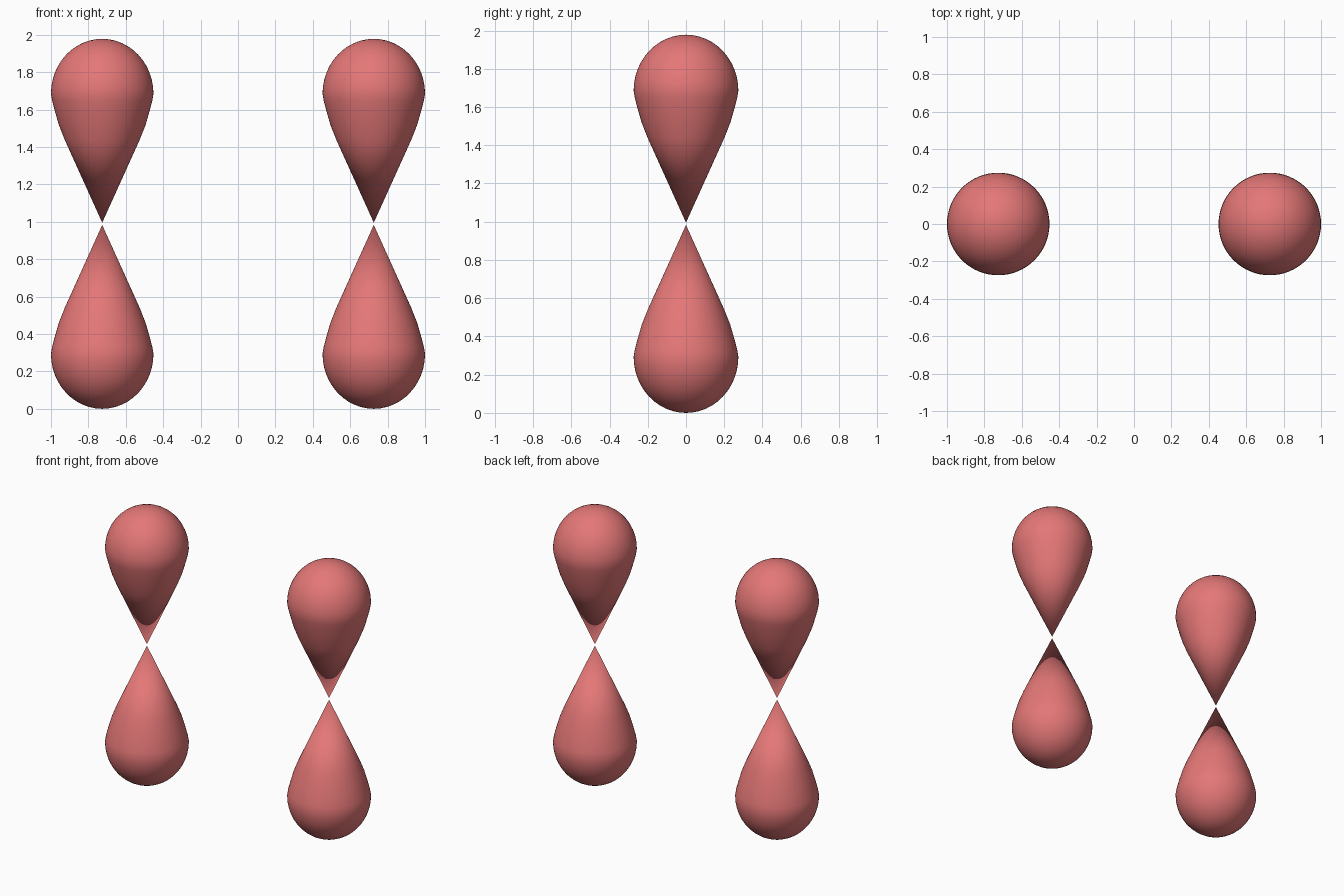
import bpy
import bmesh
from math import sin, cos, pi, radians

cube = bpy.data.objects.get("Cube")
if cube:
    bpy.data.objects.remove(cube, do_unlink=True)

RADIUS = 0.274
LENGTH = 0.983       # from tip to rounded end
HEIGHT = 1.978
SPACING = 0.726      # half the distance between the two pairs
SEGMENTS = 64

coral = bpy.data.materials.new("coral_red")
coral.use_nodes = True
colour = (0.78, 0.185, 0.185, 1)
coral.diffuse_color = colour
coral.node_tree.nodes["Principled BSDF"].inputs["Base Color"].default_value = colour

# Teardrop outline as (radius, height): rounded end first, then the taper to the tip
DOME = 0.293
profile = [(RADIUS * sin(a), DOME * (1 - cos(a)))
           for a in (pi / 2 * i / 12 for i in range(1, 13))]
profile += [(0.268, 0.33), (0.255, 0.38), (0.232, 0.46), (0.200, 0.541)]


def teardrop(name, x, flipped):
    bm = bmesh.new()

    def place(r, z, angle):
        return bm.verts.new((r * cos(angle), r * sin(angle), HEIGHT - z if flipped else z))

    rings = [[place(r, z, 2 * pi * s / SEGMENTS) for s in range(SEGMENTS)]
             for r, z in profile]
    base, tip = place(0, 0, 0), place(0, LENGTH, 0)
    for s in range(SEGMENTS):
        n = (s + 1) % SEGMENTS
        bm.faces.new((base, rings[0][n], rings[0][s]))
        for low, high in zip(rings, rings[1:]):
            bm.faces.new((low[s], low[n], high[n], high[s]))
        bm.faces.new((rings[-1][s], rings[-1][n], tip))
    bmesh.ops.recalc_face_normals(bm, faces=bm.faces)

    mesh = bpy.data.meshes.new(name)
    bm.to_mesh(mesh)
    bm.free()
    mesh.materials.append(coral)
    obj = bpy.data.objects.new(name, mesh)
    obj.location.x = x
    bpy.context.collection.objects.link(obj)
    return obj


# Two pairs of teardrops, meeting tip to tip
drops = [teardrop(f"{level}_teardrop_{side}", x, level == "upper")
         for side, x in (("left", SPACING), ("right", -SPACING))
         for level in ("lower", "upper")]

bpy.ops.object.select_all(action="DESELECT")
for obj in drops:
    obj.select_set(True)
bpy.context.view_layer.objects.active = drops[0]
bpy.ops.object.shade_smooth_by_angle(angle=radians(40))
